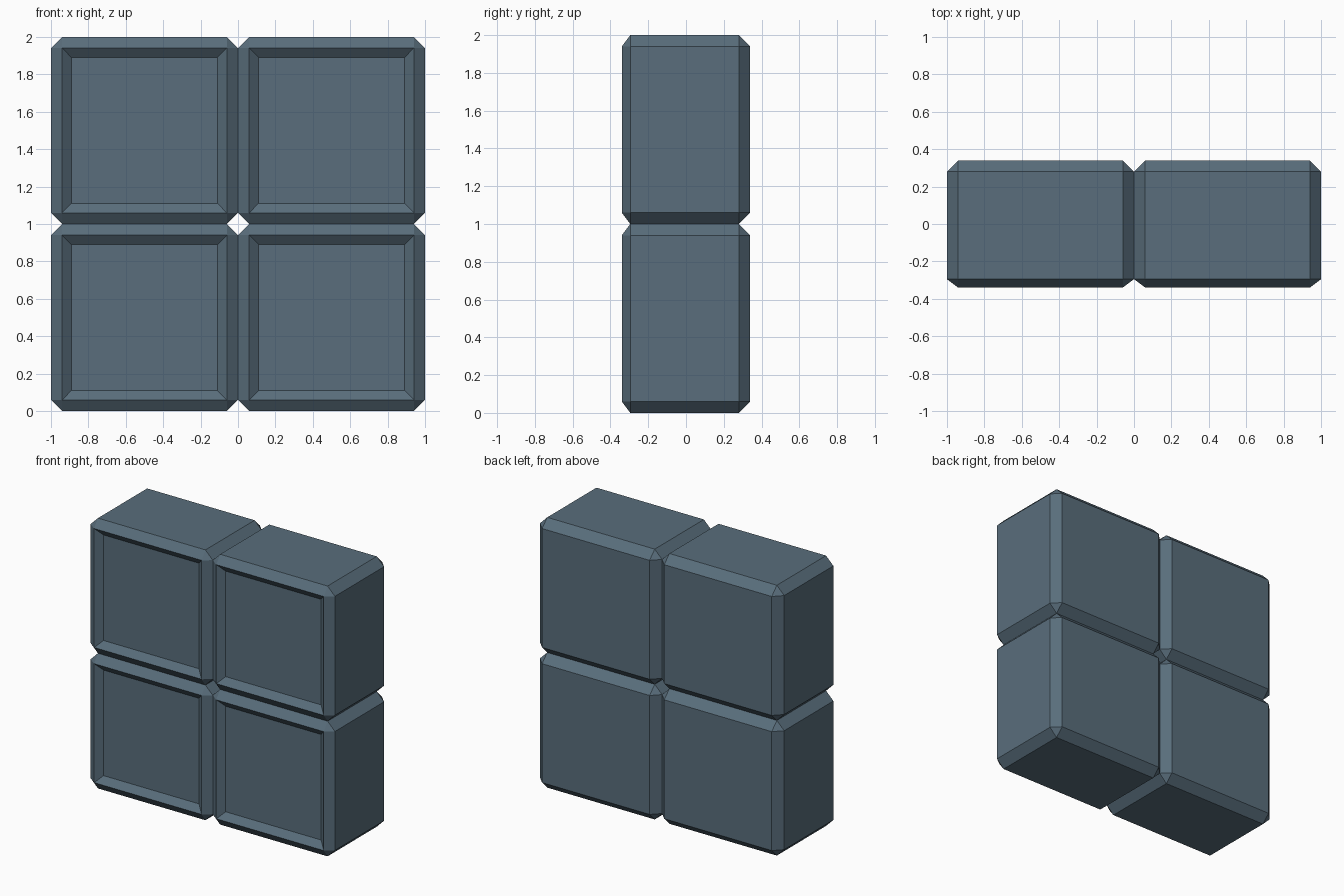
import bpy, bmesh

if "Cube" in bpy.data.objects:
    bpy.data.objects.remove(bpy.data.objects["Cube"])

CH = 0.06        # chamfer width
HALF_DEPTH = 0.34

slate = bpy.data.materials.new("slate")
slate.diffuse_color = (0.10, 0.155, 0.20, 1)
slate.use_nodes = True
slate.node_tree.nodes["Principled BSDF"].inputs["Base Color"].default_value = slate.diffuse_color


def block(name, cx, cz):
    """Chamfered block with a dished front face."""
    bm = bmesh.new()
    bmesh.ops.create_cube(bm, size=1)
    bmesh.ops.scale(bm, vec=(1, 2 * HALF_DEPTH, 1), verts=bm.verts)
    bmesh.ops.bevel(bm, geom=bm.edges[:], offset=CH, offset_type='OFFSET',
                    segments=1, affect='EDGES', profile=0.5)
    # Front chamfer is shallower than the back one
    for v in bm.verts:
        if abs(v.co.y + HALF_DEPTH - CH) < 1e-4:
            v.co.y = -HALF_DEPTH + 0.045
    # Sloped recess in the front face
    front = min(bm.faces, key=lambda f: f.calc_center_median().y)
    bmesh.ops.inset_region(bm, faces=[front], thickness=0.07)
    for v in front.verts:
        v.co.y = -HALF_DEPTH + 0.04
    bmesh.ops.recalc_face_normals(bm, faces=bm.faces)
    mesh = bpy.data.meshes.new(name)
    bm.to_mesh(mesh)
    bm.free()
    mesh.materials.append(slate)
    ob = bpy.data.objects.new(name, mesh)
    ob.location = (cx, 0, cz)
    bpy.context.collection.objects.link(ob)


# Two by two wall of blocks
for row, cz in (("lower", 0.5), ("upper", 1.5)):
    for side, cx in (("left", -0.5), ("right", 0.5)):
        block(f"{row}_{side}_block", cx, cz)
